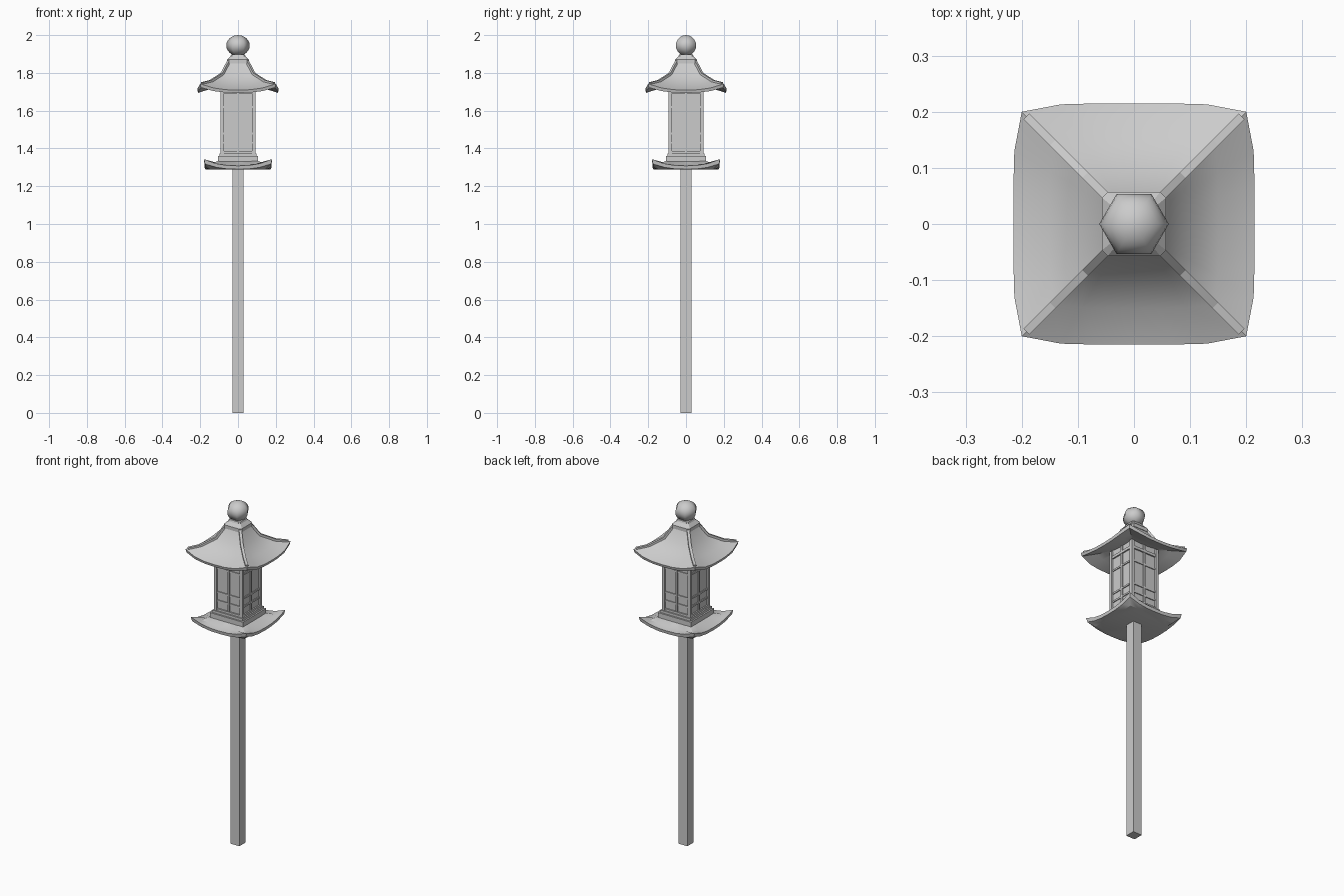
import bpy, bmesh, math
from mathutils import Matrix, Vector

if "Cube" in bpy.data.objects:
    bpy.data.objects.remove(bpy.data.objects["Cube"])

U = [-1, -0.65, -0.33, 0, 0.33, 0.65]


def finish(name, bm, angle=None):
    bmesh.ops.recalc_face_normals(bm, faces=bm.faces)
    me = bpy.data.meshes.new(name)
    bm.to_mesh(me)
    bm.free()
    ob = bpy.data.objects.new(name, me)
    bpy.context.collection.objects.link(ob)
    if angle:
        bpy.ops.object.select_all(action='DESELECT')
        ob.select_set(True)
        bpy.context.view_layer.objects.active = ob
        bpy.ops.object.shade_smooth_by_angle(angle=math.radians(angle))
    return ob


def add_box(bm, x0, x1, y0, y1, z0, z1):
    m = Matrix.Translation(((x0 + x1) / 2, (y0 + y1) / 2, (z0 + z1) / 2)) \
        @ Matrix.Diagonal((x1 - x0, y1 - y0, z1 - z0, 1))
    return bmesh.ops.create_cube(bm, size=1, matrix=m)['verts']


def slab(name, half, z0, z1):
    bm = bmesh.new()
    add_box(bm, -half, half, -half, half, z0, z1)
    return finish(name, bm)


def add_loft(bm, rings):
    rows = [[bm.verts.new(p) for p in r] for r in rings]
    n = len(rows[0])
    for a, b in zip(rows, rows[1:]):
        for i in range(n):
            bm.faces.new((a[i], a[(i + 1) % n], b[(i + 1) % n], b[i]))
    bm.faces.new(rows[0])
    bm.faces.new(rows[-1])
    return [v for r in rows for v in r]


def flared_ring(mid, corner, z_mid, z_corner):
    """Square ring whose corners can lift and pull in."""
    pts = []
    for k in range(4):
        rot = Matrix.Rotation(k * math.pi / 2, 3, 'Z')
        for u in U:
            h = mid + (corner - mid) * abs(u) ** 5
            z = z_mid + (z_corner - z_mid) * abs(u) ** 2.5
            pts.append(rot @ Vector((u * corner, -h, z)))
    return pts


def flared(name, specs):
    bm = bmesh.new()
    add_loft(bm, [flared_ring(*s) for s in specs])
    return finish(name, bm, 25)


def four_times(bm, verts):
    geom = list({f for v in verts for f in v.link_faces})
    for k in range(1, 4):
        new = bmesh.ops.duplicate(bm, geom=geom)['geom']
        bmesh.ops.rotate(bm, verts=[g for g in new if isinstance(g, bmesh.types.BMVert)],
                         cent=(0, 0, 0), matrix=Matrix.Rotation(k * math.pi / 2, 3, 'Z'))


# Square post
slab("post", 0.029, 0, 1.295)

# Upturned tray below the lantern, with stepped plinth
flared("tray", [(0.10, 0.10, 1.335, 1.335), (0.14, 0.14, 1.316, 1.322),
                (0.178, 0.18, 1.308, 1.343), (0.175, 0.175, 1.290, 1.318),
                (0.145, 0.145, 1.288, 1.288)])
slab("plinth_lower", 0.107, 1.325, 1.360)
slab("plinth_upper", 0.098, 1.355, 1.374)

# Lantern box with corner posts and lattice bars
slab("lantern_panels", 0.082, 1.365, 1.75)
bm = bmesh.new()
four_times(bm, add_box(bm, 0.074, 0.092, 0.074, 0.092, 1.37, 1.74))
finish("corner_posts", bm)
bm = bmesh.new()
verts = add_box(bm, -0.005, 0.005, -0.088, -0.078, 1.37, 1.74)
for z in (1.43, 1.48, 1.62):
    verts += add_box(bm, -0.076, 0.076, -0.087, -0.078, z - 0.005, z + 0.005)
for z in (1.378, 1.70):
    verts += add_box(bm, -0.076, 0.076, -0.090, -0.078, z - 0.008, z + 0.008)
four_times(bm, verts)
finish("lattice_bars", bm)

# Curved roof with lifted corners and hollow underside
flared("roof", [(0.05, 0.05, 1.858, 1.858), (0.085, 0.085, 1.788, 1.792),
                (0.15, 0.143, 1.734, 1.755), (0.215, 0.20, 1.709, 1.742),
                (0.211, 0.196, 1.694, 1.722), (0.15, 0.14, 1.714, 1.732),
                (0.08, 0.08, 1.742, 1.748)])

# Ridge bars along the roof hips
bm = bmesh.new()
side = Vector((1, -1, 0)).normalized() * 0.0075
stations = []
for r, z in ((0.05, 1.858), (0.085, 1.792), (0.143, 1.755), (0.19, 1.743)):
    top, low = Vector((r + 0.002, r + 0.002, z + 0.007)), Vector((r, r, z - 0.01))
    stations.append([top + side, top - side, low - side, low + side])
four_times(bm, add_loft(bm, stations))
finish("roof_ridges", bm)

# Chamfered roof cap
bm = bmesh.new()
rings = []
for h, z in ((0.057, 1.850), (0.057, 1.870), (0.040, 1.888), (0.036, 1.898)):
    c = h * 0.82
    rings.append([(h, -c, z), (h, c, z), (c, h, z), (-c, h, z),
                  (-h, c, z), (-h, -c, z), (-c, -h, z), (c, -h, z)])
add_loft(bm, rings)
finish("roof_cap", bm)

# Six-sided ball finial
bm = bmesh.new()
bmesh.ops.create_uvsphere(bm, u_segments=6, v_segments=12, radius=1,
                          matrix=Matrix.Translation((0, 0, 1.945))
                          @ Matrix.Diagonal((0.062, 0.062, 0.055, 1))
                          @ Matrix.Rotation(math.pi / 6, 4, 'Z'))
finish("ball_finial", bm, 65)
